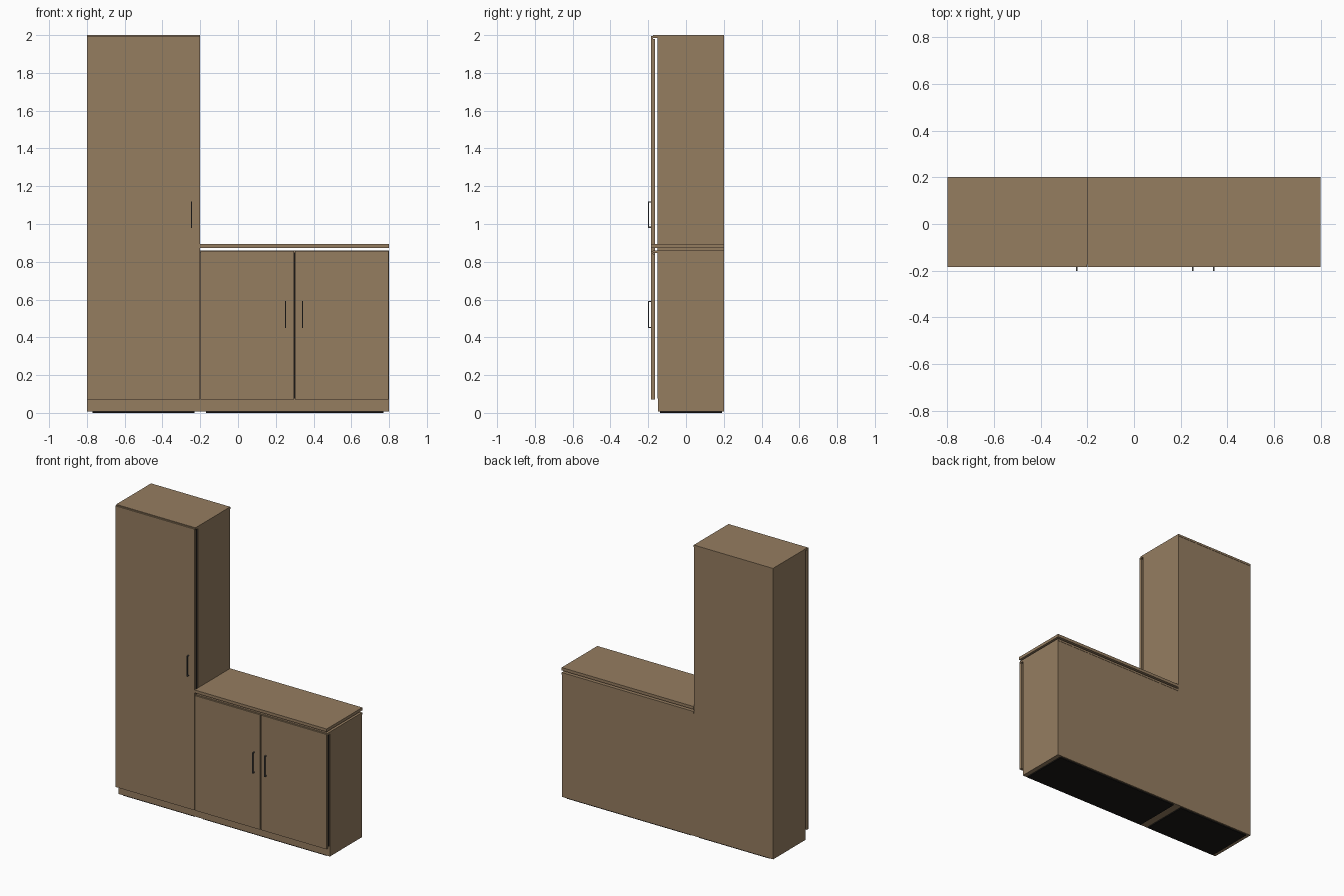
import bpy

if "Cube" in bpy.data.objects:
    bpy.data.objects.remove(bpy.data.objects["Cube"])


def material(name, color):
    m = bpy.data.materials.new(name)
    m.diffuse_color = (*color, 1)
    m.use_nodes = True
    m.node_tree.nodes["Principled BSDF"].inputs["Base Color"].default_value = m.diffuse_color
    return m


WOOD = material("wood", (0.30, 0.205, 0.118))
DARK = material("dark_core", (0.01, 0.009, 0.008))
METAL = material("handle_metal", (0.09, 0.09, 0.09))


def box(name, x, y, z, mat=WOOD):
    """Box from (min, max) ranges on each axis."""
    bpy.ops.mesh.primitive_cube_add(size=1, location=[sum(r) / 2 for r in (x, y, z)])
    o = bpy.context.object
    o.name = name
    o.scale = [r[1] - r[0] for r in (x, y, z)]
    bpy.ops.object.transform_apply(location=False, rotation=False, scale=True)
    o.data.materials.append(mat)
    return o


def handle(name, x, z0, z1):
    """Slim bar on two posts."""
    xr, t = (x - 0.003, x + 0.003), 0.006
    box(name + "_bar", xr, (-0.202, -0.196), (z0, z1), METAL)
    for label, z in (("lower", z0), ("upper", z1 - t)):
        box(f"{name}_{label}_post", xr, (-0.196, -0.184), (z, z + t), METAL)


def cabinet(name, x0, x1, height):
    """Carcass with dark base and front recess, plus a cap panel."""
    top = height - 0.014
    box(name + "_carcass", (x0, x1), (-0.148, 0.2), (0.008, top))
    box(name + "_base", (x0 + 0.03, x1 - 0.03), (-0.138, 0.19), (0, 0.008), DARK)
    box(name + "_front_recess", (x0 + 0.002, x1 - 0.002), (-0.15, -0.148),
        (0.075, top), DARK)
    box(name + "_cap", (x0, x1), (-0.174, 0.202), (top, height))


def door(name, x0, x1, height):
    box(name, (x0, x1), (-0.184, -0.174), (0.07, height))
    # backing behind the door face, below the cap
    box(name + "_backing", (x0, x1), (-0.174, -0.165), (0.07, height - 0.014))


# tall cupboard
cabinet("tall_cupboard", -0.8, -0.2, 2.0)
door("tall_door", -0.8, -0.202, 1.994)
handle("tall_handle", -0.246, 0.98, 1.12)

# low cupboard with floating worktop
cabinet("low_cupboard", -0.2, 0.8, 0.86)
door("low_door_left", -0.198, 0.296, 0.856)
door("low_door_right", 0.302, 0.798, 0.856)
handle("low_handle_left", 0.252, 0.45, 0.592)
handle("low_handle_right", 0.342, 0.45, 0.592)
box("worktop", (-0.2, 0.8), (-0.184, 0.202), (0.874, 0.894))
